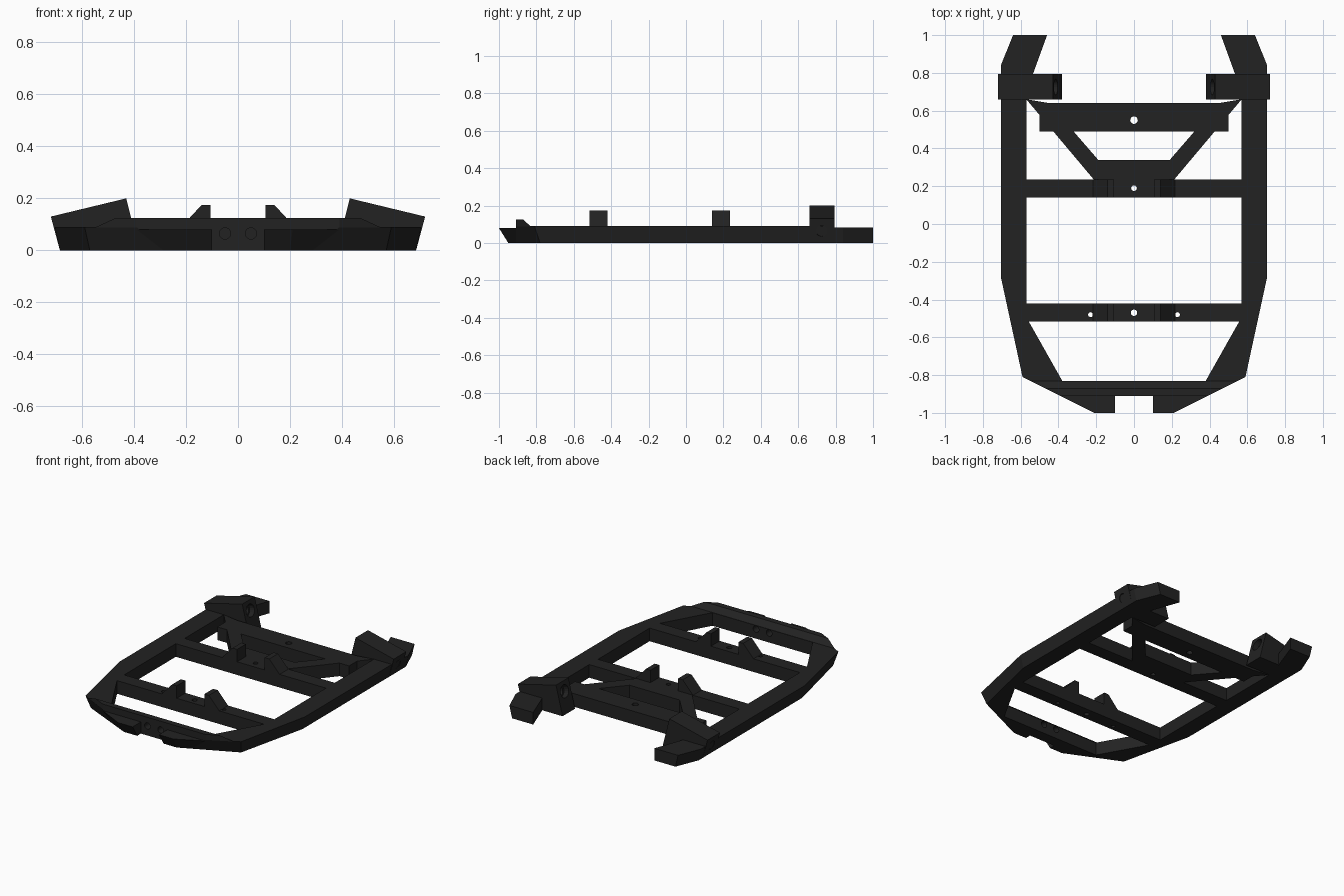
import bpy, bmesh
from mathutils import Vector

if "Cube" in bpy.data.objects:
    bpy.data.objects.remove(bpy.data.objects["Cube"])

mat = bpy.data.materials.new("black_plastic")
mat.diffuse_color = (0.016, 0.016, 0.016, 1)
mat.use_nodes = True
mat.node_tree.nodes["Principled BSDF"].inputs["Base Color"].default_value = mat.diffuse_color


def loft(name, low, high):
    """Solid between two matching loops of 3D points."""
    bm = bmesh.new()
    a = [bm.verts.new(p) for p in low]
    b = [bm.verts.new(p) for p in high]
    bm.faces.new(a)
    bm.faces.new(b)
    n = len(a)
    for i in range(n):
        j = (i + 1) % n
        bm.faces.new((a[i], a[j], b[j], b[i]))
    bmesh.ops.recalc_face_normals(bm, faces=bm.faces)
    me = bpy.data.meshes.new(name)
    bm.to_mesh(me)
    bm.free()
    me.materials.append(mat)
    ob = bpy.data.objects.new(name, me)
    bpy.context.collection.objects.link(ob)
    return ob


def slab(name, low, z0, z1, high=None, sym=False):
    """Plan outline raised from z0 to z1; sym completes a half outline across x = 0."""
    high = high or low
    if sym:
        low = low + [(-x, y) for x, y in reversed(low)]
        high = high + [(-x, y) for x, y in reversed(high)]
    return loft(name, [(x, y, z0) for x, y in low], [(x, y, z1) for x, y in high])


def extrude_y(name, prof, y0, y1):
    return loft(name, [(x, y0, z) for x, z in prof], [(x, y1, z) for x, z in prof])


def mirror(ob):
    ob.modifiers.new("mirror", 'MIRROR')
    return ob


def drill(ob, start, end, r):
    """Cut a round hole from start to end."""
    s, e = Vector(start), Vector(end)
    d = e - s
    bm = bmesh.new()
    bmesh.ops.create_cone(bm, cap_ends=True, segments=20, radius1=r, radius2=r, depth=d.length)
    bm.transform(d.to_track_quat('Z', 'Y').to_matrix().to_4x4())
    bmesh.ops.translate(bm, verts=bm.verts, vec=(s + e) / 2)
    me = bpy.data.meshes.new("cutter")
    bm.to_mesh(me)
    bm.free()
    cut = bpy.data.objects.new("cutter", me)
    cut.hide_render = True
    bpy.context.collection.objects.link(cut)
    mod = ob.modifiers.new("hole", 'BOOLEAN')
    mod.operation = 'DIFFERENCE'
    mod.solver = 'EXACT'
    mod.object = cut
    dg = bpy.context.evaluated_depsgraph_get()
    ob.data = bpy.data.meshes.new_from_object(ob.evaluated_get(dg))
    ob.modifiers.clear()
    bpy.data.objects.remove(cut)


# Main U-shaped frame with inward-leaning outer walls
inner = [(0.38, -0.83), (0.555, -0.52), (0.57, -0.5), (0.57, 0.79)]
frame = slab("main_frame",
             inner + [(0.685, 0.79), (0.685, -0.28), (0.57, -0.78), (0.287, -0.91)], 0, 0.09,
             inner + [(0.705, 0.79), (0.705, -0.28), (0.59, -0.81), (0.39, -0.91)], sym=True)
for s in (-1, 1):
    drill(frame, (0.05 * s, -1, 0.065), (0.05 * s, -0.8, 0.065), 0.022)

# Angled rear ends of the rails
mirror(slab("rear_rail_end",
            [(0.54, 0.78), (0.46, 1), (0.62, 1), (0.685, 0.84), (0.685, 0.78)], 0, 0.083,
            [(0.54, 0.78), (0.46, 1), (0.64, 1), (0.705, 0.84), (0.705, 0.78)]))

# Two nose lobes beside the front notch
mirror(slab("nose_lobe",
            [(0.287, -0.91), (0.2, -0.95), (0.1, -0.95), (0.1, -0.91)], 0, 0.08,
            [(0.39, -0.91), (0.21, -1), (0.1, -1), (0.1, -0.91)]))

# Raised front lip
slab("front_lip", [(0.55, -0.83), (0.39, -0.91)], 0.088, 0.125,
     [(0.47, -0.87), (0.39, -0.91)], sym=True)

# Crossbars with holes and mounting tabs
tab = [(0.22, 0.088), (0.14, 0.175), (0.105, 0.175), (0.105, 0.088)]
for label, y0, y1, holes in (
        ("front", -0.515, -0.42, [(0, -0.47, .017), (-.23, -.48, .013), (.23, -.48, .013)]),
        ("middle", 0.14, 0.235, [(0, 0.19, .015)])):
    bar = slab(label + "_crossbar", [(0.575, y0), (0.575, y1)], 0, 0.09, sym=True)
    for x, y, r in holes:
        drill(bar, (x, y, -0.1), (x, y, 0.2), r)
    mirror(extrude_y(label + "_mounting_tab", tab, y0, y1))

# Rear bar and V-shaped brace
rear = slab("rear_crossbar", [(0.5, 0.49), (0.5, 0.64)], 0, 0.09, sym=True)
drill(rear, (0, 0.55, -0.1), (0, 0.55, 0.2), 0.02)
slab("v_brace", [(0.19, 0.34), (0.45, 0.64), (0.57, 0.66), (0.21, 0.232)], 0, 0.09, sym=True)

# Tilted axle brackets with stepped bore
for s, side in ((-1, "left"), (1, "right")):
    prof = [(0.685 * s, 0), (0.72 * s, 0.13), (0.43 * s, 0.2), (0.38 * s, 0)]
    br = extrude_y(side + "_axle_bracket", prof, 0.66, 0.795)
    drill(br, (0.80 * s, 0.725, 0.04), (0.30 * s, 0.725, 0.164), 0.03)
    drill(br, (0.45 * s, 0.725, 0.127), (0.35 * s, 0.725, 0.152), 0.042)
